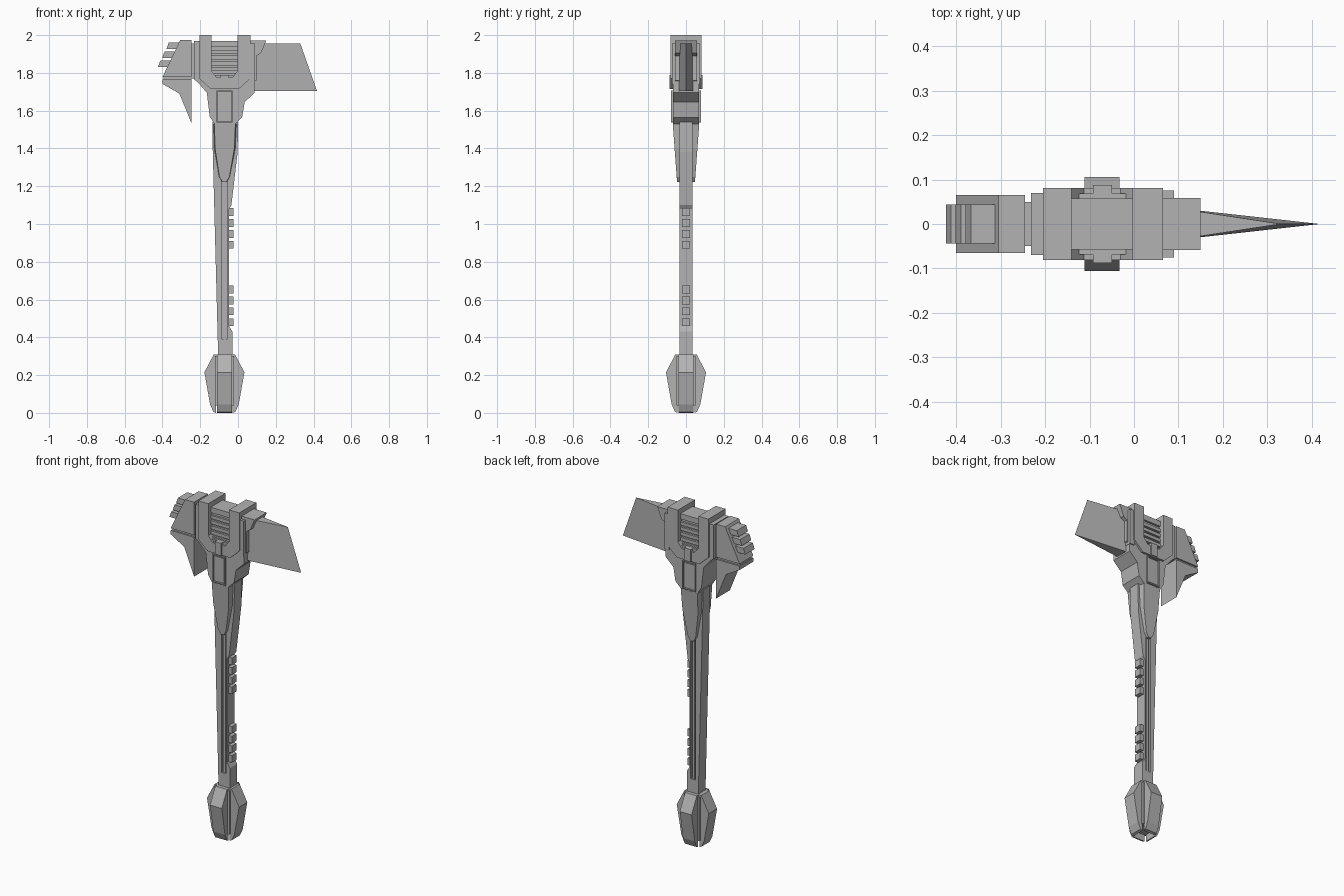
import bpy, bmesh
from math import pi
from mathutils import Matrix, Vector

cube = bpy.data.objects.get("Cube")
if cube:
    bpy.data.objects.remove(cube, do_unlink=True)

AXIS = -0.072  # x of the handle centreline

steel = bpy.data.materials.new("plain grey metal")
steel.use_nodes = True
GREY = (0.45, 0.45, 0.45, 1)
steel.diffuse_color = GREY
steel.node_tree.nodes["Principled BSDF"].inputs["Base Color"].default_value = GREY


def finish(name, bm):
    bmesh.ops.recalc_face_normals(bm, faces=bm.faces)
    mesh = bpy.data.meshes.new(name)
    bm.to_mesh(mesh)
    bm.free()
    mesh.materials.append(steel)
    obj = bpy.data.objects.new(name, mesh)
    bpy.context.collection.objects.link(obj)
    return obj


def add_slab(bm, outline, y0, y1):
    """Extrude an x-z outline from y0 to y1."""
    face = bm.faces.new([bm.verts.new((x, y0, z)) for x, z in outline])
    new = bmesh.ops.extrude_face_region(bm, geom=[face])["geom"]
    verts = [g for g in new if isinstance(g, bmesh.types.BMVert)]
    bmesh.ops.translate(bm, verts=verts, vec=(0, y1 - y0, 0))
    return verts


def slab(name, outline, half):
    bm = bmesh.new()
    add_slab(bm, outline, -half, half)
    return finish(name, bm)


def box(name, x0, x1, half, z0, z1):
    return slab(name, [(x0, z0), (x1, z0), (x1, z1), (x0, z1)], half)


# Handle: two rails with a sunken core between them, closed at the foot
slab("handle_back_rail", [(-0.135, 1.54), (-0.087, 1.54), (-0.087, 0.3),
                          (-0.105, 0.3), (-0.135, 1.44)], 0.034)
slab("handle_grip_rail", [(-0.055, 1.54), (0, 1.54), (-0.002, 1.38),
                          (-0.035, 1.1), (-0.048, 1.08), (-0.048, 0.46),
                          (-0.03, 0.43), (-0.03, 0.3), (-0.055, 0.3)], 0.034)
box("handle_core", -0.088, -0.054, 0.022, 0.3, 1.54)
box("handle_foot", -0.088, -0.054, 0.034, 0.3, 0.39)
for front in (-1, 1):
    bm = bmesh.new()
    y = front * 0.02
    add_slab(bm, [(-0.078, 0.39), (-0.064, 0.39), (-0.064, 1.24), (-0.078, 1.24)], y, y + front * 0.009)
    finish("front_groove_strip" if front < 0 else "back_groove_strip", bm)

# Grip studs in two groups of four
for group, top in (("upper", 1.085), ("lower", 0.675)):
    for i in range(4):
        z = top - i * 0.058
        box(f"{group}_grip_stud_{i + 1}", -0.05, -0.025, 0.022, z - 0.042, z)

# Tapered neck plates, sloping inward toward the bottom
for front in (-1, 1):
    bm = bmesh.new()
    shield = [(-0.132, 1.53), (-0.006, 1.53), (-0.012, 1.4), (-0.042, 1.25),
              (-0.06, 1.222), (-0.084, 1.222), (-0.102, 1.25), (-0.128, 1.4)]
    outer = add_slab(bm, shield, front * 0.02, front * 0.07)
    for v in outer:
        v.co.y -= front * 0.022 * (1.53 - v.co.z) / 0.3
        v.co.x = AXIS + (v.co.x - AXIS) * 0.88
    finish("front_neck_plate" if front < 0 else "back_neck_plate", bm)

# Pommel: four lobes around a core
LOBE = [(0.02, 0.31), (0.056, 0.31), (0.106, 0.215), (0.076, 0.045),
        (0.058, 0.005), (0.044, 0), (0.044, 0.1), (0.02, 0.12)]
for i, side in enumerate(("left", "back", "right", "front")):
    bm = bmesh.new()
    add_slab(bm, LOBE, -0.039, 0.039)
    turn = Matrix.Translation((AXIS, 0, 0)) @ Matrix.Rotation(i * pi / 2, 4, "Z")
    bmesh.ops.transform(bm, matrix=turn, verts=bm.verts)
    finish(f"{side}_pommel_lobe", bm)
box("pommel_core", AXIS - 0.05, AXIS + 0.05, 0.05, 0.04, 0.3)

# Funnel-shaped bracket under the head
slab("head_bracket", [(-0.23, 1.77), (-0.165, 1.695), (-0.15, 1.57), (-0.125, 1.53),
                      (-0.015, 1.53), (0.022, 1.565), (0.035, 1.645), (0.088, 1.695),
                      (0.088, 1.775), (0, 1.79), (-0.14, 1.79)], 0.069)

# Bracket panels with a sunken frame
bm = bmesh.new()
add_slab(bm, [(-0.114, 1.538), (-0.03, 1.538), (-0.03, 1.706), (-0.114, 1.706)], -0.079, 0.079)
bm.normal_update()
bmesh.ops.recalc_face_normals(bm, faces=bm.faces)
panels = [f for f in bm.faces if abs(f.normal.y) > 0.9]
bmesh.ops.inset_individual(bm, faces=panels, thickness=0.007)
bmesh.ops.inset_individual(bm, faces=panels, thickness=0.0005, depth=-0.01)
bmesh.ops.inset_individual(bm, faces=panels, thickness=0.005)
bmesh.ops.inset_individual(bm, faces=panels, thickness=0.0005, depth=0.007)
finish("bracket_panel", bm)

# U-shaped clamp around the head
slab("head_clamp", [(-0.205, 2), (-0.14, 2), (-0.14, 1.81), (-0.112, 1.775),
                    (-0.03, 1.775), (-0.003, 1.81), (-0.003, 2), (0.065, 2),
                    (0.065, 1.77), (0.005, 1.715), (-0.145, 1.715), (-0.205, 1.77)], 0.081)
box("clamp_tab", -0.092, -0.05, 0.088, 1.715, 1.79)

# Vented core between the clamp arms
box("vent_core", -0.15, 0.01, 0.045, 1.75, 1.97)
box("vent_lintel", -0.145, 0.005, 0.057, 1.938, 1.97)
for i in range(5):
    z = 1.922 - i * 0.031
    box(f"vent_slat_{i + 1}", -0.145, 0.005, 0.057, z - 0.02, z)

# Striking side: flange, connector, block, teeth and lower fang
slab("hammer_flange", [(-0.232, 1.968), (-0.2, 1.968), (-0.2, 1.74), (-0.232, 1.765)], 0.07)
box("hammer_connector", -0.25, -0.225, 0.05, 1.77, 1.955)
slab("hammer_block", [(-0.245, 1.975), (-0.305, 1.975), (-0.4, 1.778), (-0.245, 1.778)], 0.065)
box("hammer_seam", -0.395, -0.247, 0.055, 1.76, 1.78)
slab("hammer_fang", [(-0.4, 1.765), (-0.245, 1.765), (-0.245, 1.53), (-0.31, 1.69), (-0.4, 1.742)], 0.065)
for i in range(3):
    x, z = -0.367 - i * 0.022, 1.96 - i * 0.047
    slab(f"hammer_tooth_{i + 1}", [(x, z), (x + 0.075, z), (x + 0.075, z - 0.034), (x - 0.012, z - 0.034)], 0.044)

# Blade side: collar, hood and tapered wedge blade
box("blade_collar", 0.06, 0.09, 0.075, 1.74, 1.955)
slab("blade_hood", [(0.06, 1.972), (0.15, 1.972), (0.122, 1.905), (0.098, 1.89),
                    (0.098, 1.76), (0.06, 1.74)], 0.058)
bm = bmesh.new()
edge_top, edge_low = bm.verts.new((0.33, 0, 1.955)), bm.verts.new((0.418, 0, 1.705))
rear = [bm.verts.new((0.085, y, z)) for y, z in
        ((-0.037, 1.955), (0.037, 1.955), (0.037, 1.705), (-0.037, 1.705))]
bm.faces.new(rear)
bm.faces.new((rear[0], rear[1], edge_top))
bm.faces.new((rear[2], rear[3], edge_low))
bm.faces.new((rear[1], rear[2], edge_low, edge_top))
bm.faces.new((rear[3], rear[0], edge_top, edge_low))
finish("axe_blade", bm)
